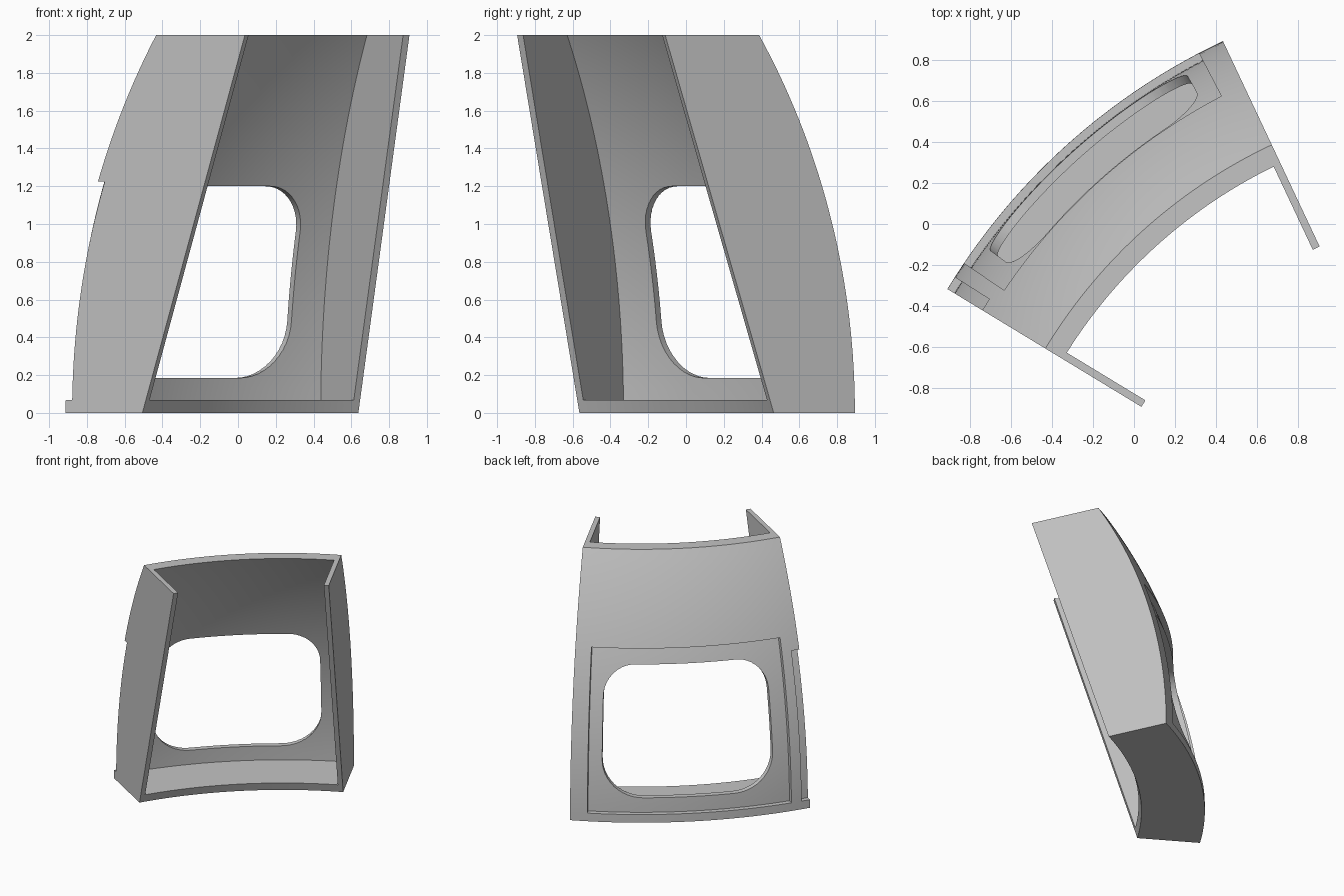
import bpy, bmesh
from math import sin, cos, asin, radians, sqrt, pi

cube = bpy.data.objects.get("Cube")
if cube:
    bpy.data.objects.remove(cube, do_unlink=True)

AXIS = (1.772, -1.947)                  # vertical axis the panel is swept around
START, END = radians(115.2), radians(148.75)
BASE_R, ARC = 3.14, 3.85                # base radius and radius of the curved profile
TOP, FLOOR = 2.0, 0.067
SKIN, WALL, RECESS = 0.085, 0.037, 0.04


def point(r, a, z):
    return (AXIS[0] + r * cos(a), AXIS[1] + r * sin(a), z)


def curve_r(z, depth=0.0):
    """Radius of the curved skin at a height, sunk by a depth."""
    return BASE_R - ARC + sqrt((ARC - depth) ** 2 - z * z)


def skin_curve(z0, z1, depth=0.0, n=32):
    return [(curve_r(z, depth), z)
            for z in (z0 + (z1 - z0) * i / n for i in range(n + 1))]


def make_object(name, rings):
    """Join equal rings of points into a closed solid."""
    bm = bmesh.new()
    rows = [[bm.verts.new(p) for p in ring] for ring in rings]
    n = len(rows[0])
    for a, b in zip(rows, rows[1:]):
        for i in range(n):
            j = (i + 1) % n
            bm.faces.new((a[i], a[j], b[j], b[i]))
    bm.faces.new(rows[0])
    bm.faces.new(rows[-1])
    bmesh.ops.recalc_face_normals(bm, faces=bm.faces)
    mesh = bpy.data.meshes.new(name)
    bm.to_mesh(mesh)
    bm.free()
    obj = bpy.data.objects.new(name, mesh)
    bpy.context.collection.objects.link(obj)
    return obj


def sweep(name, profile, a0, a1, inset=0.0, n=40):
    """Sweep an (r, z) profile around the axis; inset keeps end walls even."""
    rings = []
    for k in range(n + 1):
        ring = []
        for r, z in profile:
            off = asin(inset / r)
            ring.append(point(r, a0 + off + (a1 - a0 - 2 * off) * k / n, z))
        rings.append(ring)
    return make_object(name, rings)


def cut(target, cutter):
    cutter.hide_render = True
    mod = target.modifiers.new("cut", 'BOOLEAN')
    mod.operation = 'DIFFERENCE'
    mod.solver = 'EXACT'
    mod.object = cutter
    bpy.ops.object.select_all(action='DESELECT')
    bpy.context.view_layer.objects.active = target
    target.select_set(True)
    bpy.ops.object.modifier_apply(modifier=mod.name)
    bpy.data.objects.remove(cutter, do_unlink=True)


# Solid sector with curved outside and sloping inner edge
panel = sweep("curved_window_panel",
              skin_curve(0, TOP) + [(2.03, TOP), (2.665, 0)], START, END)

# Hollow inside, leaving skin, two side walls and the floor flange
cut(panel, sweep("inner_pocket",
                 skin_curve(FLOOR, TOP + 0.1, SKIN) + [(1.7, TOP + 0.1), (1.7, FLOOR)],
                 START, END, WALL))


# Shallow recess around the window, and the narrow notch on one edge
def sunken_area(name, z_top, a0, a1, n):
    cut(panel, sweep(name, skin_curve(FLOOR, z_top, RECESS, 24)
                     + [(3.4, z_top), (3.4, FLOOR)], a0, a1, 0, n))


sunken_area("window_recess", 1.33, radians(117.6), radians(146), 34)
sunken_area("edge_notch", 1.225, radians(147.5), radians(150), 4)

# Window opening with rounded corners, larger at the bottom
A0, A1, Z0, Z1 = radians(119.5), radians(143.7), 0.185, 1.2
MEAN_R = 3.0
outline = []
corners = [(A1, Z1, -1, -1, 0.24, 0), (A0, Z1, 1, -1, 0.24, 1),
           (A0, Z0, 1, 1, 0.3, 2), (A1, Z0, -1, 1, 0.3, 3)]
for a, z, sa, sz, rad, quarter in corners:
    for i in range(13):
        t = (quarter + i / 12) * pi / 2
        outline.append((a + (sa * rad + rad * cos(t)) / MEAN_R,
                        z + sz * rad + rad * sin(t)))
    # extra points along the straight top and bottom edges
    if quarter in (0, 2):
        nxt = corners[quarter + 1]
        a_start, z_edge = outline[-1]
        a_stop = nxt[0] + nxt[2] * nxt[4] / MEAN_R
        outline += [(a_start + (a_stop - a_start) * i / 16, z_edge) for i in range(1, 16)]
cut(panel, make_object("window_opening",
                       [[point(r, a, z) for a, z in outline] for r in (2.5, 3.5)]))

# Single plain grey
grey = bpy.data.materials.new("light_grey")
grey.use_nodes = True
colour = (0.55, 0.55, 0.55, 1)
grey.diffuse_color = colour
grey.node_tree.nodes["Principled BSDF"].inputs["Base Color"].default_value = colour
panel.data.materials.clear()
panel.data.materials.append(grey)

bpy.ops.object.select_all(action='DESELECT')
bpy.context.view_layer.objects.active = panel
panel.select_set(True)
bpy.ops.object.shade_smooth_by_angle(angle=radians(25))
